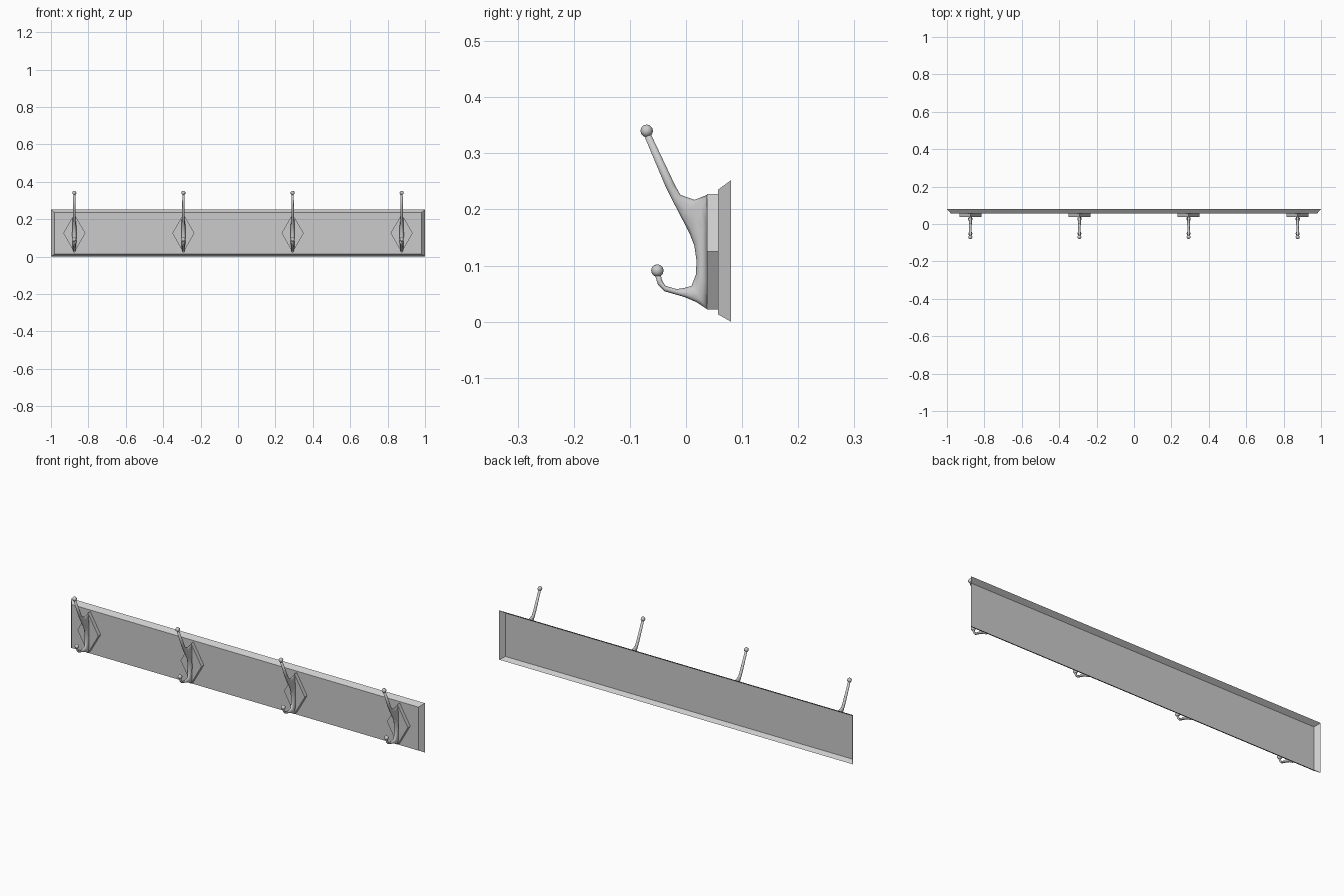
import bpy, bmesh, math
from mathutils import Vector, Matrix

if "Cube" in bpy.data.objects:
    bpy.data.objects.remove(bpy.data.objects["Cube"])


def finish(name, bm, smooth=False):
    mesh = bpy.data.meshes.new(name)
    bm.to_mesh(mesh)
    bm.free()
    for p in mesh.polygons:
        p.use_smooth = smooth
    return mesh


def place(name, mesh, x=0):
    ob = bpy.data.objects.new(name, mesh)
    bpy.context.collection.objects.link(ob)
    ob.location.x = x
    return ob


def open_back_shell(front, back):
    """Front cap plus side walls between two outlines; the back stays open."""
    bm = bmesh.new()
    f = [bm.verts.new(p) for p in front]
    b = [bm.verts.new(p) for p in back]
    bm.faces.new(f)
    for i in range(len(f)):
        j = (i + 1) % len(f)
        bm.faces.new((f[j], f[i], b[i], b[j]))
    return bm


# Board: bevelled front, open at the back
def rect(hx, z0, z1, y):
    return [(-hx, y, z0), (hx, y, z0), (hx, y, z1), (-hx, y, z1)]


place("backboard", finish("backboard", open_back_shell(
    rect(0.98, 0.013, 0.235, 0.057), rect(1.0, 0.0, 0.252, 0.08))))


# Diamond mounting plate
def diamond(y):
    return [(0, y, 0.022), (0.059, y, 0.125), (0, y, 0.2275), (-0.059, y, 0.125)]


plate_mesh = finish("mounting_plate", open_back_shell(diamond(0.0375), diamond(0.057)))

# Double hook: loft through (front y, z, back y, z, half width)
SECTIONS = [
    (-0.074, 0.330, -0.063, 0.335, 0.006),
    (-0.037, 0.242, -0.019, 0.242, 0.007),
    (-0.022, 0.212, -0.010, 0.226, 0.007),
    (-0.008, 0.185, 0.015, 0.217, 0.008),
    (0.006, 0.158, 0.038, 0.226, 0.009),
    (0.015, 0.135, 0.039, 0.180, 0.011),
    (0.0185, 0.110, 0.039, 0.125, 0.012),
    (0.018, 0.085, 0.039, 0.070, 0.011),
    (0.010, 0.064, 0.038, 0.022, 0.009),
    (-0.003, 0.060, 0.018, 0.035, 0.008),
    (-0.017, 0.058, -0.003, 0.044, 0.007),
    (-0.037, 0.064, -0.038, 0.054, 0.006),
    (-0.043, 0.074, -0.050, 0.066, 0.005),
    (-0.046, 0.088, -0.056, 0.085, 0.005),
]
SIDES = 10
bm = bmesh.new()
rings = []
for fy, fz, by, bz, w in SECTIONS:
    a, b = Vector((0, fy, fz)), Vector((0, by, bz))
    mid, half = (a + b) / 2, (a - b) / 2
    ring = []
    for k in range(SIDES):
        t = 2 * math.pi * k / SIDES
        ring.append(bm.verts.new(mid + half * math.cos(t) + Vector((w * math.sin(t), 0, 0))))
    rings.append(ring)
for r, s in zip(rings, rings[1:]):
    for k in range(SIDES):
        j = (k + 1) % SIDES
        bm.faces.new((r[k], r[j], s[j], s[k]))
bm.faces.new(rings[0])
bm.faces.new(rings[-1])
bmesh.ops.recalc_face_normals(bm, faces=bm.faces)

# Ball tips
for y, z in ((-0.070, 0.340), (-0.051, 0.091)):
    bmesh.ops.create_uvsphere(bm, u_segments=8, v_segments=6, radius=0.0112,
                              matrix=Matrix.Translation((0, y, z)))
hook_mesh = finish("coat_hook", bm, smooth=True)

for x in (-0.875, -0.292, 0.292, 0.875):
    place("mounting_plate", plate_mesh, x)
    place("coat_hook", hook_mesh, x)
